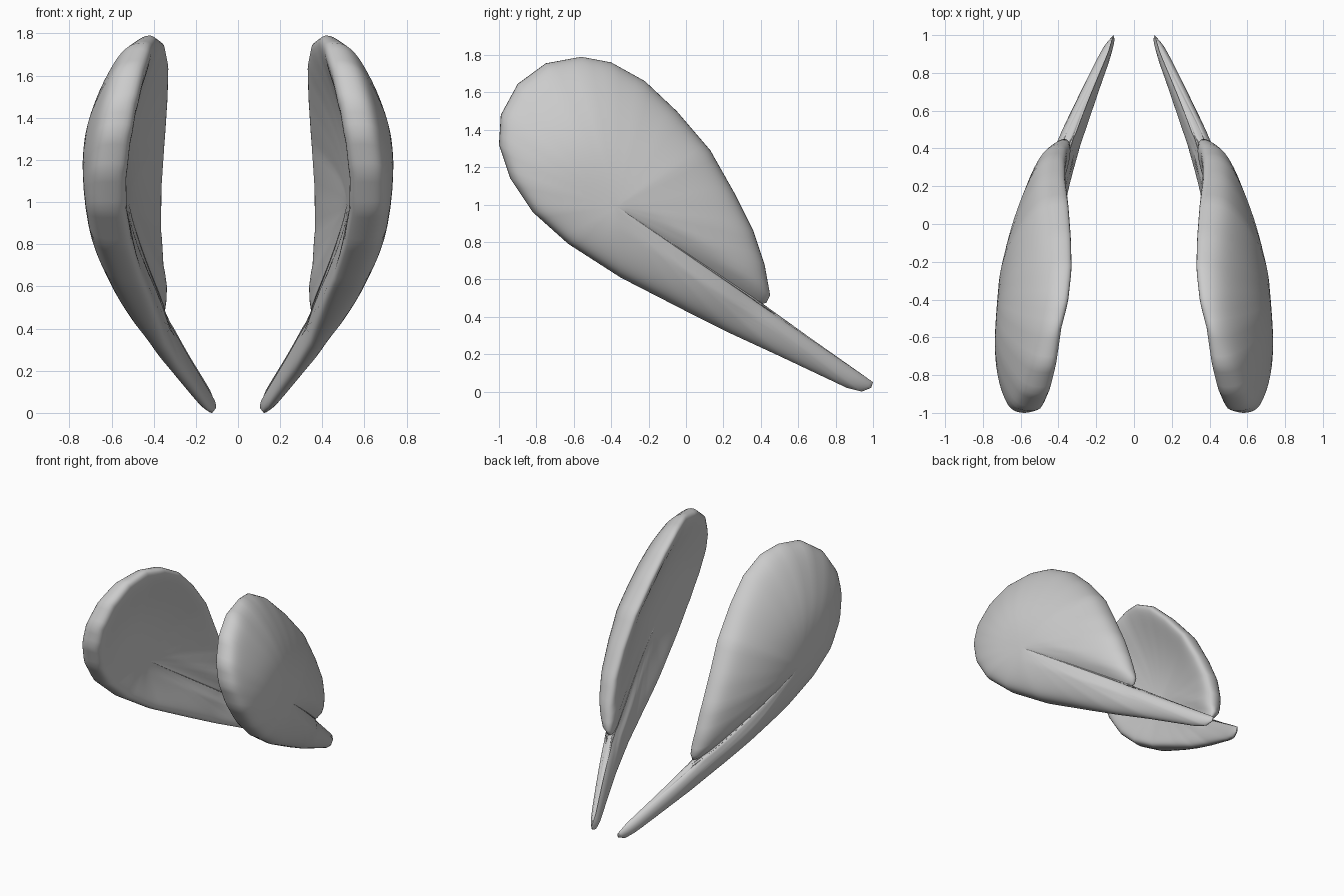
import bpy, bmesh, math
from mathutils import Vector

if "Cube" in bpy.data.objects:
    bpy.data.objects.remove(bpy.data.objects["Cube"])

# Rim of one cupped petal as (x, y, z): round lobe, then stem, then the notch between them
RIM = [(.42, -.56, 1.79), (.46, -.75, 1.755), (.505, -.90, 1.645), (.55, -.99, 1.48),
       (.58, -1.0, 1.32), (.605, -.94, 1.14), (.61, -.82, .96), (.58, -.63, .79),
       (.515, -.35, .61), (.43, 0, .43), (.365, .24, .31), (.285, .50, .19), (.15, .86, .02),
       (.125, .94, 0), (.11, .99, .02), (.11, 1.0, .05), (.13, .93, .10), (.26, .66, .29),
       (.36, .41, .47), (.36, .43, .475), (.37, .45, .515), (.40, .42, .68), (.415, .36, .86),
       (.415, .26, 1.06), (.40, .13, 1.29), (.38, -.05, 1.50), (.37, -.22, 1.66),
       (.385, -.40, 1.76)]
HUB = Vector((.61, -.37, .99))      # deepest point of the cup, inner end of the crease
NOTCH = Vector((.41, .47))
TIP = 15                            # rim index splitting lower and upper edges
RINGS = 22
rim = [Vector(p) for p in RIM]


def seg_dist(p, a, b):
    """Distance from p to segment ab, and position along it."""
    ab = b - a
    t = max(0, min(1, (p - a).dot(ab) / ab.dot(ab)))
    return (p - a - ab * t).length, t


def edge_dist(p, pts):
    return min(seg_dist(p, a.yz, b.yz)[0] for a, b in zip(pts, pts[1:]))


def half_thickness(p):
    """Elliptical across the narrow stem, levelling off in the broad lobe."""
    near, wide = sorted((edge_dist(p, rim[:TIP + 1]), edge_dist(p, rim[TIP:] + rim[:1])))
    wide += .25 * max(0, min(1, (.2 - p.x) / .6))
    g = 6 * math.sqrt(near * wide)
    h = .107 * g / math.sqrt(1 + g * g)
    dc, t = seg_dist(p, HUB.yz, NOTCH)          # crease running in from the notch
    return h * (1 - .5 * t * max(0, 1 - dc / .08))


def mid_point(p, s):
    """Point of the cupped middle surface on the ray from hub to rim point p."""
    q = HUB.lerp(p, s)
    swing = (p - HUB).yz.angle((rim[TIP] - HUB).yz)
    e = 1.3 + .9 * min(1, swing / 1.2)
    far = (q.yz - Vector((-.7, 1.3))).length
    q.x = HUB.x + (p.x - HUB.x) * s ** e + .04 * math.exp(-(far / .35) ** 2) * (1 - s ** 4)
    return q


# Finely divided rim
loop = []
for i, a in enumerate(rim):
    b = rim[(i + 1) % len(rim)]
    n = max(1, round((b - a).length / .05))
    loop += [a.lerp(b, k / n) for k in range(n)]

# Inner and outer skins as rings from hub to rim
bm = bmesh.new()
N = len(loop)
edge_ring = [bm.verts.new(p) for p in loop]
for side in (1, -1):
    hub = bm.verts.new(mid_point(rim[0], 0) + Vector((side * half_thickness(HUB.yz), 0, 0)))
    prev = None
    for r in range(1, RINGS + 1):
        s = math.sin(r / RINGS * math.pi / 2)
        ring = edge_ring
        if r < RINGS:
            ring = []
            for p in loop:
                q = mid_point(p, s)
                q.x += side * half_thickness(q.yz)
                ring.append(bm.verts.new(q))
        for i in range(N):
            j = (i + 1) % N
            if prev:
                bm.faces.new((prev[i], ring[i], ring[j], prev[j]))
            else:
                bm.faces.new((hub, ring[i], ring[j]))
        prev = ring
bmesh.ops.recalc_face_normals(bm, faces=bm.faces)
mesh = bpy.data.meshes.new("petal_pair")
bm.to_mesh(mesh)
bm.free()

# Mirrored pair
petals = bpy.data.objects.new("petal_pair", mesh)
bpy.context.collection.objects.link(petals)
mirror = petals.modifiers.new("mirror", 'MIRROR')
mirror.use_mirror_merge = False
bpy.context.view_layer.objects.active = petals
petals.select_set(True)
bpy.ops.object.shade_smooth_by_angle(angle=math.radians(60))
